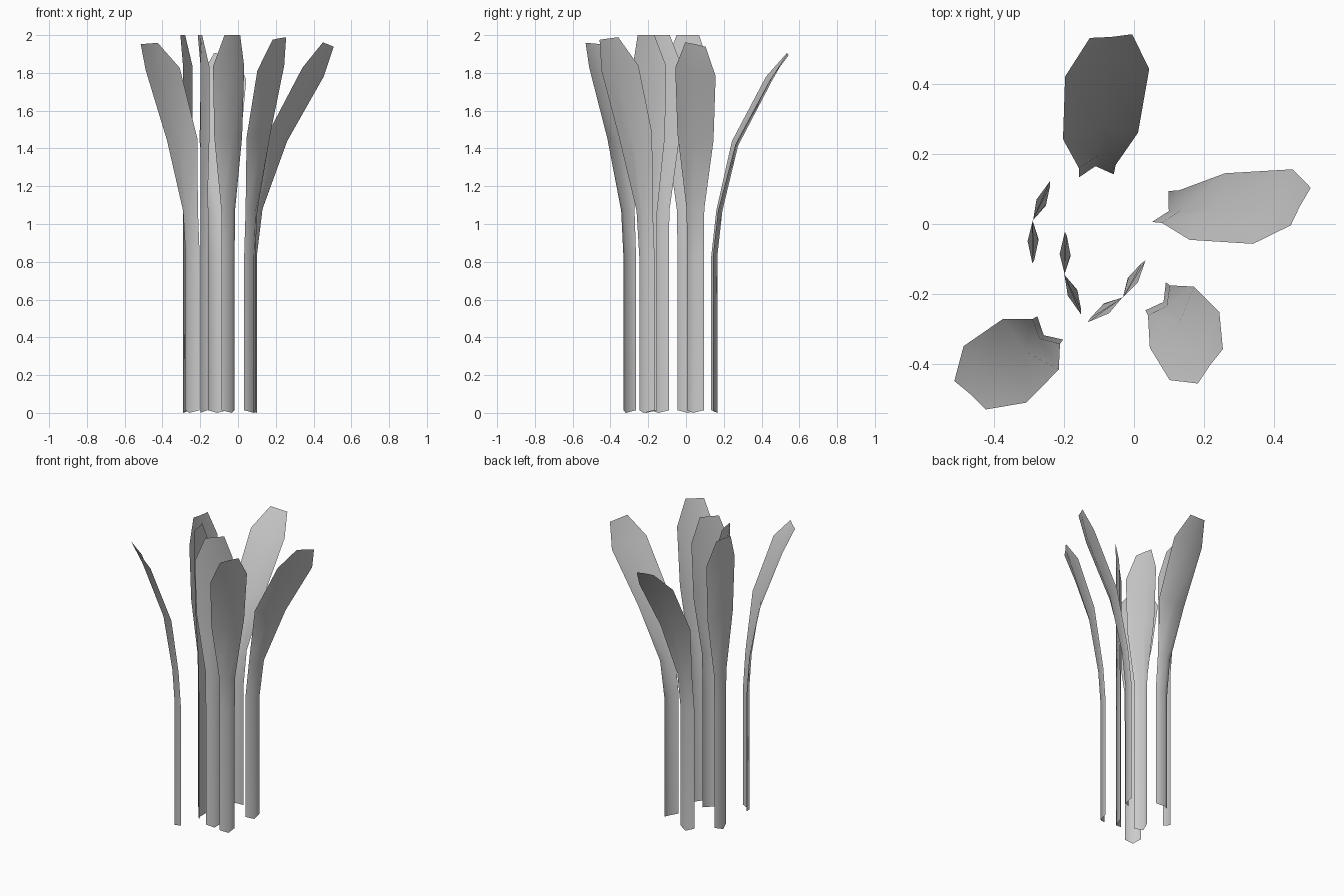
import bpy, bmesh
from math import radians, sin, cos

if "Cube" in bpy.data.objects:
    bpy.data.objects.remove(bpy.data.objects["Cube"])

# Blade rows from base to tip: half width, fold depth of the middle rib
ROWS = [(.05, .028), (.05, .028), (.053, .028), (.108, .028), (.121, .025), (.061, -.003)]


def blade(name, x, y, face, lean_dir, leans, heights):
    """Folded strip standing at x, y; facing 'face' degrees, leaning towards 'lean_dir'."""
    f, l = radians(face), radians(lean_dir)
    tilt = 1.5 * max(leans[-1] - .03, 0)
    bm = bmesh.new()
    prev = None
    for i, ((w, d), off, z) in enumerate(zip(ROWS, [0, 0] + leans, heights)):
        mx, my = x + off * cos(l), y + off * sin(l)
        slope = tilt if i > 2 else 0
        row = []
        for s in (-1, 0, 1):
            fold = d if s == 0 else 0
            dz = -.4 * s * w * sin(l - f) if slope else 0
            if i == 0:
                dz = .014 * abs(s)
            row.append(bm.verts.new((mx - s * w * sin(f) + fold * cos(slope) * cos(f),
                                     my + s * w * cos(f) + fold * cos(slope) * sin(f),
                                     z + dz - fold * sin(slope))))
        if prev:
            for k in (0, 1):
                bm.faces.new((prev[k], prev[k + 1], row[k + 1], row[k])).smooth = True
        prev = row
    mesh = bpy.data.meshes.new(name)
    bm.to_mesh(mesh)
    bm.free()
    bpy.context.collection.objects.link(bpy.data.objects.new(name, mesh))


# Bent outer leaves
blade("leaf_back", -.108, .138, 95, 84, [.027, .115, .297, .403], [0, .83, 1.07, 1.43, 1.77, 1.90])
blade("leaf_right", .075, .05, -28, 0, [.03, .135, .323, .403], [0, .83, 1.08, 1.46, 1.805, 1.95])
blade("leaf_front_right", .062, -.207, -36, -52, [.015, .076, .181, .255], [0, .83, 1.07, 1.47, 1.825, 1.982])
blade("leaf_front_left", -.24, -.298, 228, 220, [.015, .073, .207, .30], [0, .83, 1.07, 1.45, 1.82, 1.955])

# Upright inner leaves
UP = [0, .83, 1.07, 1.46, 1.835, 2.0]
for name, x, y, face in (("leaf_front", -.052, -.191, -43),
                         ("leaf_centre", -.172, -.140, 191),
                         ("leaf_left", -.263, .004, 168)):
    blade(name, x, y, face, face, [0, 0, .003, .03], UP)
